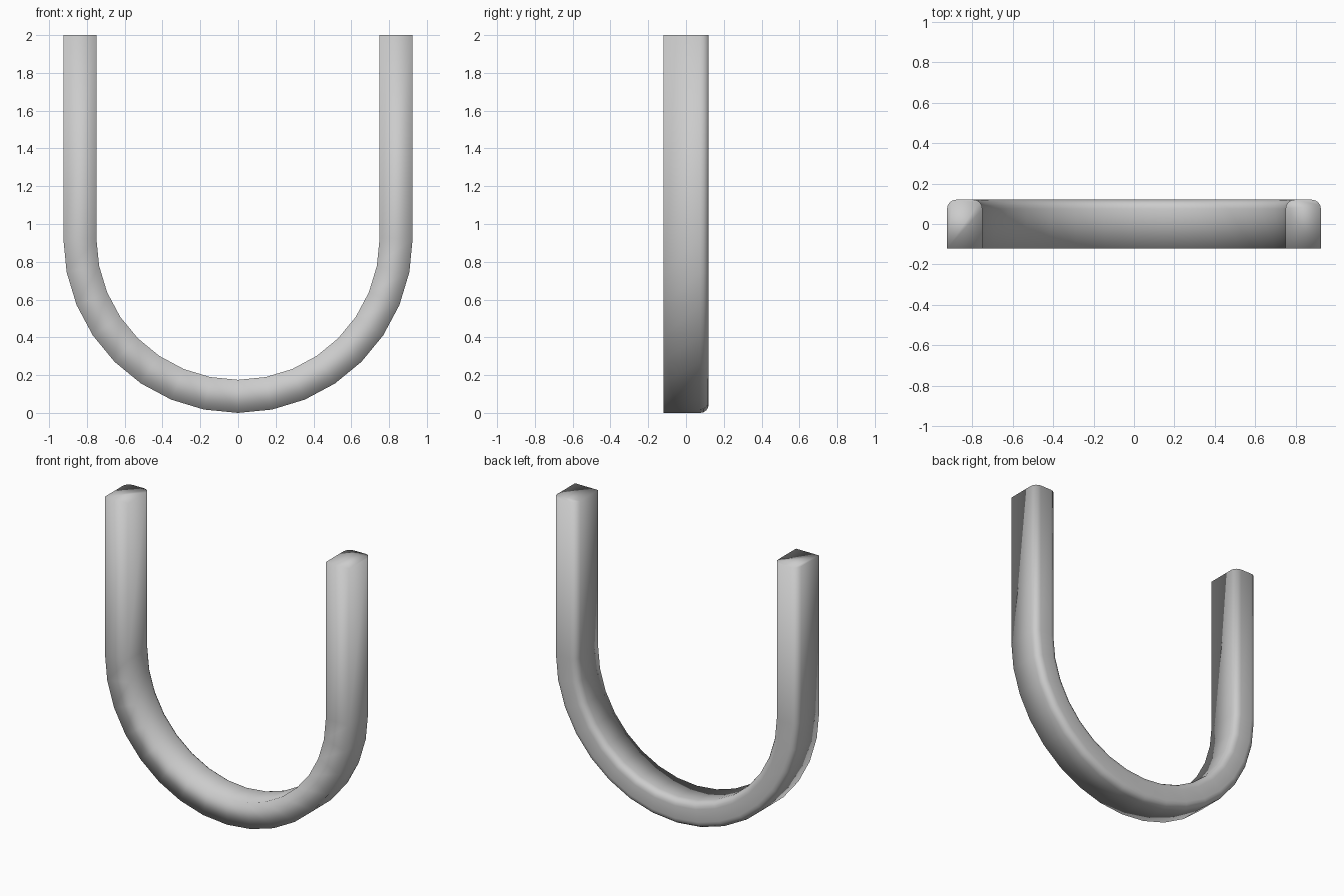
import bpy, bmesh
from math import sin, cos, pi

if "Cube" in bpy.data.objects:
    bpy.data.objects.remove(bpy.data.objects["Cube"])

R_OUT, R_IN, DEPTH, FILLET, TOP = 0.925, 0.75, 0.12, 0.045, 2.0
MID, HALF = (R_OUT + R_IN) / 2, (R_OUT - R_IN) / 2

# Cross-section (radial offset, y): square front corners, rounded back corners
section = [(-HALF, -DEPTH), (HALF, -DEPTH)]
for cx, start in ((HALF - FILLET, 0), (FILLET - HALF, pi / 2)):
    for i in range(5):
        a = start + i * pi / 8
        section.append((cx + FILLET * cos(a), DEPTH - FILLET + FILLET * sin(a)))

# Path stations: left leg top, half circle in 16 steps, right leg top
stations = [(-pi / 2, TOP - R_OUT)]
stations += [(-pi / 2 + i * pi / 16, 0) for i in range(17)]
stations.append((pi / 2, TOP - R_OUT))

# Sweep the section along the path and cap the ends
bm = bmesh.new()
rings = []
for angle, lift in stations:
    rings.append([bm.verts.new(((MID + r) * sin(angle), y,
                                R_OUT - (MID + r) * cos(angle) + lift))
                  for r, y in section])
n = len(section)
for a, b in zip(rings, rings[1:]):
    for i in range(n):
        j = (i + 1) % n
        bm.faces.new((a[i], a[j], b[j], b[i]))
bm.faces.new(rings[0])
bm.faces.new(rings[-1])
bmesh.ops.recalc_face_normals(bm, faces=bm.faces)
for f in bm.faces:
    f.smooth = True

mesh = bpy.data.meshes.new("u_shaped_bar")
bm.to_mesh(mesh)
bm.free()
bar = bpy.data.objects.new("u_shaped_bar", mesh)
bpy.context.collection.objects.link(bar)
